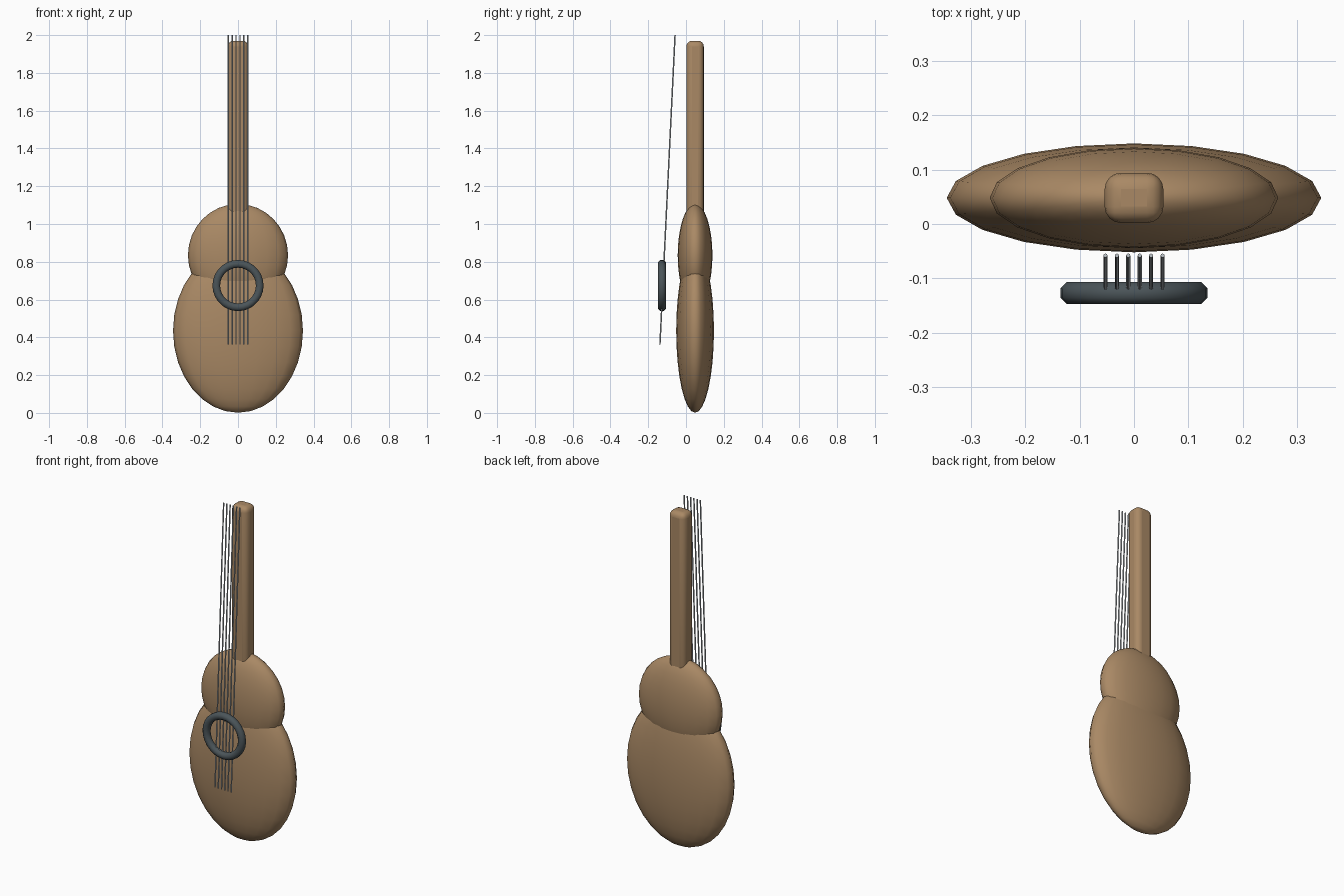
import bpy
import math
from mathutils import Vector

if "Cube" in bpy.data.objects:
    bpy.data.objects.remove(bpy.data.objects["Cube"], do_unlink=True)


def make_material(name, color):
    mat = bpy.data.materials.new(name)
    mat.use_nodes = True
    mat.diffuse_color = color
    mat.node_tree.nodes["Principled BSDF"].inputs["Base Color"].default_value = color
    return mat


wood = make_material("warm_wood", (0.40, 0.25, 0.13, 1))
metal = make_material("dark_metal", (0.07, 0.09, 0.10, 1))
silver = make_material("string_silver", (0.5, 0.54, 0.57, 1))


def finish(name, mat, angle=60):
    obj = bpy.context.object
    obj.name = obj.data.name = name
    obj.data.materials.append(mat)
    bpy.ops.object.shade_smooth_by_angle(angle=math.radians(angle))
    return obj


def ellipsoid(name, z, radii):
    bpy.ops.mesh.primitive_uv_sphere_add(segments=20, ring_count=16, radius=1, location=(0, 0.048, z))
    bpy.context.object.scale = radii
    bpy.ops.object.transform_apply(location=False, rotation=False, scale=True)
    finish(name, wood, 80)


# Body: two flattened bouts
ellipsoid("lower_body", 0.435, (0.344, 0.1, 0.434))
ellipsoid("upper_body", 0.835, (0.265, 0.092, 0.271))

# Neck: rounded bar sunk into the upper body
bpy.ops.mesh.primitive_cube_add(size=1, location=(0, 0.048, 1.475))
bpy.context.object.scale = (0.108, 0.092, 0.99)
bpy.ops.object.transform_apply(location=False, rotation=False, scale=True)
neck = finish("neck", wood)
bevel = neck.modifiers.new("rounded_edges", "BEVEL")
bevel.width = 0.03
bevel.segments = 4

# Sound hole ring: an eight-sided section swept round a circle
MAJOR, SIDES = 28, 8
verts, faces = [], []
for i in range(MAJOR):
    a = math.tau * i / MAJOR
    for j in range(SIDES):
        b = math.tau * (j + 0.5) / SIDES
        r = 0.115 + 0.022 * math.cos(b)
        verts.append((r * math.cos(a), 0.022 * math.sin(b), r * math.sin(a)))
        k, m = (i + 1) % MAJOR, (j + 1) % SIDES
        faces.append((i * SIDES + j, i * SIDES + m, k * SIDES + m, k * SIDES + j))
mesh = bpy.data.meshes.new("sound_ring")
mesh.from_pydata(verts, [], faces)
ring = bpy.data.objects.new("sound_ring", mesh)
ring.location = (0, -0.127, 0.674)
bpy.context.collection.objects.link(ring)
bpy.ops.object.select_all(action="DESELECT")
ring.select_set(True)
bpy.context.view_layer.objects.active = ring
finish("sound_ring", metal)

# Six straight strings leaning towards the neck
low, high = Vector((0, -0.138, 0.362)), Vector((0, -0.058, 2.0))
lean = high - low
for i in range(6):
    centre = (low + high) / 2 + Vector(((i - 2.5) * 0.021, 0, 0))
    bpy.ops.mesh.primitive_cylinder_add(vertices=8, radius=0.0038, depth=lean.length, location=centre,
                                        rotation=lean.to_track_quat("Z", "Y").to_euler())
    finish(f"string_{i + 1}", silver)
